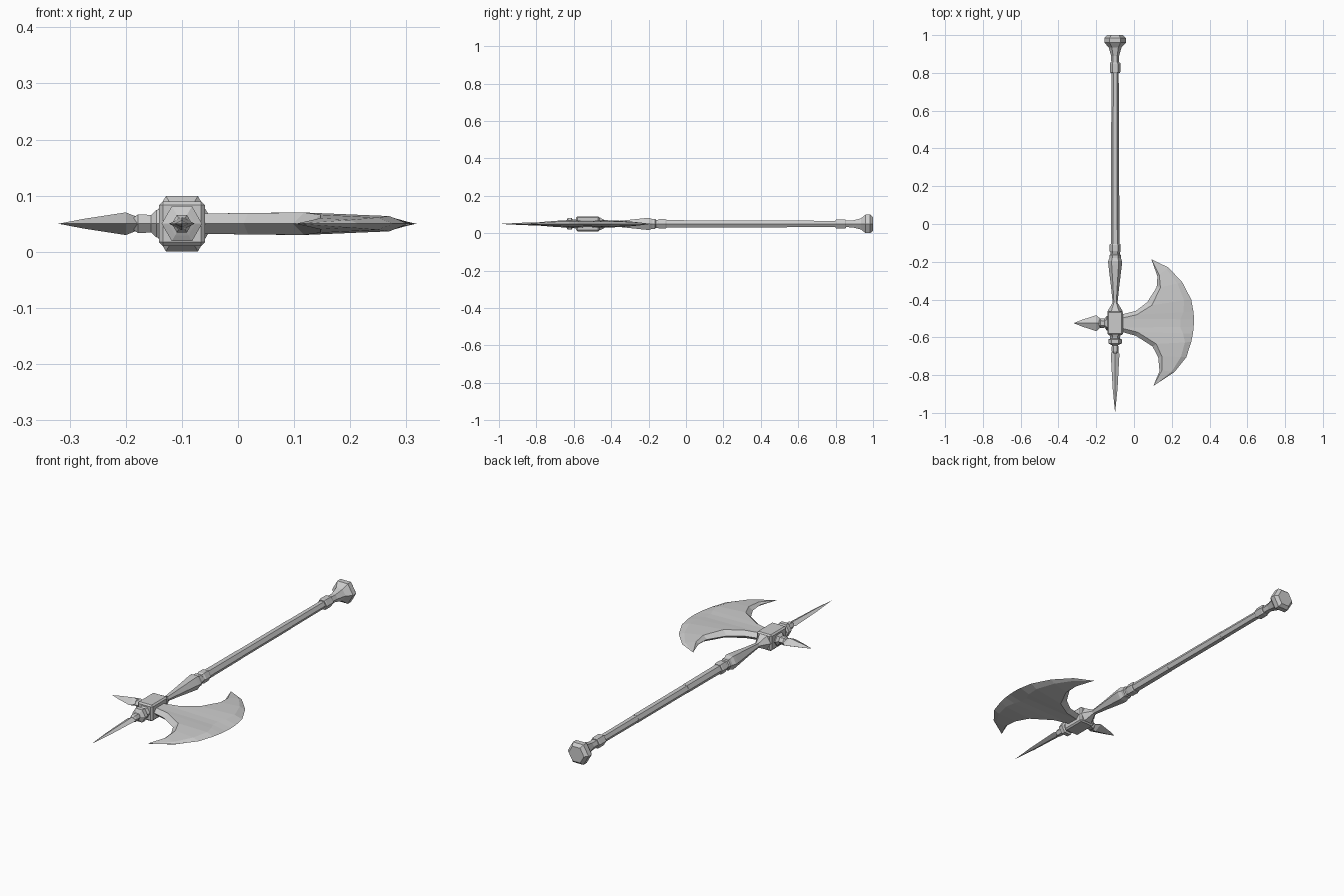
import bpy, bmesh, math
from mathutils import Vector

CX, CZ, HY = -0.1, 0.05, -0.525   # haft axis and head centre


def finish(name, bm):
    bmesh.ops.remove_doubles(bm, verts=bm.verts, dist=1e-5)
    bmesh.ops.recalc_face_normals(bm, faces=bm.faces)
    me = bpy.data.meshes.new(name)
    bm.to_mesh(me)
    bm.free()
    ob = bpy.data.objects.new(name, me)
    bpy.context.collection.objects.link(ob)
    return ob


def loft(name, rings, sides=6, flat=None, axis='Y'):
    """Rings of (position, radius); flat = height / width ratio of the section."""
    k = 1 if flat is None else flat
    bm = bmesh.new()
    loops = []
    for p, r in rings:
        loop = []
        for i in range(sides):
            a = math.tau * i / sides
            w, h = r * math.cos(a), r * math.sin(a) * k
            co = (CX + w, p, CZ + h) if axis == 'Y' else (p, HY + w, CZ + h)
            loop.append(bm.verts.new(co))
        loops.append(loop)
    for a, b in zip(loops, loops[1:]):
        for i in range(sides):
            j = (i + 1) % sides
            bm.faces.new((a[i], a[j], b[j], b[i]))
    bm.faces.new(loops[0])
    bm.faces.new(loops[-1])
    return finish(name, bm)


# Haft: hexagonal shaft in three lengths
for i, (y0, y1, r0, r1) in enumerate([(-0.13, 0.15, 0.023, 0.022),
                                      (0.15, 0.54, 0.021, 0.021),
                                      (0.54, 0.82, 0.020, 0.019)]):
    loft(f"shaft_{i + 1}", [(y0, r0), (y1, r1)])

# Pommel with its neck and collar
loft("pommel_collar", [(0.80, 0.025), (0.805, 0.028), (0.85, 0.028), (0.855, 0.025)])
loft("pommel", [(0.84, 0.02), (0.89, 0.021), (0.935, 0.034), (0.96, 0.057),
                (0.985, 0.057), (1.0, 0.042)])

# Collars and tapered socket below the head
loft("grip_collar", [(-0.105, 0.026), (-0.11, 0.029), (-0.145, 0.029), (-0.15, 0.025),
                     (-0.16, 0.025), (-0.165, 0.030), (-0.19, 0.030), (-0.195, 0.026)])
loft("socket", [(-0.18, 0.030), (-0.197, 0.037), (-0.215, 0.036), (-0.33, 0.022),
                (-0.415, 0.013), (-0.425, 0.018), (-0.46, 0.039), (-0.48, 0.039)])

# Head block with chamfered edges
bm = bmesh.new()
bmesh.ops.create_cube(bm, size=1)
for v in bm.verts:
    v.co = Vector((CX + v.co.x * 0.082, HY + v.co.y * 0.125, CZ + v.co.z * 0.08))
bmesh.ops.bevel(bm, geom=bm.edges[:], offset=0.007, segments=1, affect='EDGES')
finish("head_block", bm)

# Front collar and long spike
loft("front_collar", [(-0.58, 0.034), (-0.597, 0.026), (-0.607, 0.026), (-0.611, 0.036),
                      (-0.632, 0.036), (-0.638, 0.024), (-0.642, 0.015), (-0.648, 0.018),
                      (-0.675, 0.018), (-0.685, 0.012)])
loft("front_spike", [(-0.67, 0.012), (-0.687, 0.023), (-0.87, 0.013), (-1.0, 0.0)],
     sides=4, flat=0.5)

# Rear collar and short spike
loft("rear_collar", [(-0.125, 0.043), (-0.145, 0.038), (-0.155, 0.024), (-0.178, 0.026),
                     (-0.185, 0.018)], flat=0.75, axis='X')
loft("rear_spike", [(-0.165, 0.018), (-0.178, 0.024), (-0.2, 0.042), (-0.275, 0.018), (-0.32, 0.0)],
     sides=4, flat=0.48, axis='X')

# Crescent blade: inner edge, inner ridge, outer edge, ridge half thickness
stations = [
    ((0.092, -0.187), (0.092, -0.187), (0.092, -0.187), 0),
    ((0.124, -0.277), (0.134, -0.270), (0.182, -0.230), 0.010),
    ((0.120, -0.335), (0.140, -0.336), (0.256, -0.309), 0.016),
    ((0.070, -0.414), (0.095, -0.430), (0.303, -0.400), 0.020),
    ((0.010, -0.460), (0.015, -0.480), (0.315, -0.465), 0.019),
    ((-0.080, -0.483), (-0.080, -0.502), (0.318, -0.505), 0.018),
    ((-0.080, -0.567), (-0.080, -0.548), (0.316, -0.545), 0.018),
    ((0.010, -0.592), (0.018, -0.572), (0.312, -0.580), 0.019),
    ((0.098, -0.648), (0.118, -0.635), (0.303, -0.625), 0.020),
    ((0.128, -0.705), (0.147, -0.700), (0.277, -0.705), 0.016),
    ((0.135, -0.778), (0.147, -0.775), (0.214, -0.784), 0.010),
    ((0.103, -0.857), (0.103, -0.857), (0.103, -0.857), 0),
]
bm = bmesh.new()
for side in (1, -1):
    rows = []
    for inner, ridge, outer, t in stations:
        i, r, o = Vector(inner), Vector(ridge), Vector(outer)
        b = r.lerp(o, 0.78 if t < 0.018 else 0.82)
        rows.append([bm.verts.new((p.x, p.y, CZ + side * z))
                     for p, z in ((i, 0), (r, t), (b, t * 0.68), (o, 0))])
    for a, b in zip(rows, rows[1:]):
        for k in range(3):
            bm.faces.new((a[k], a[k + 1], b[k + 1], b[k]))
bmesh.ops.remove_doubles(bm, verts=bm.verts, dist=1e-5)
finish("blade", bm)
